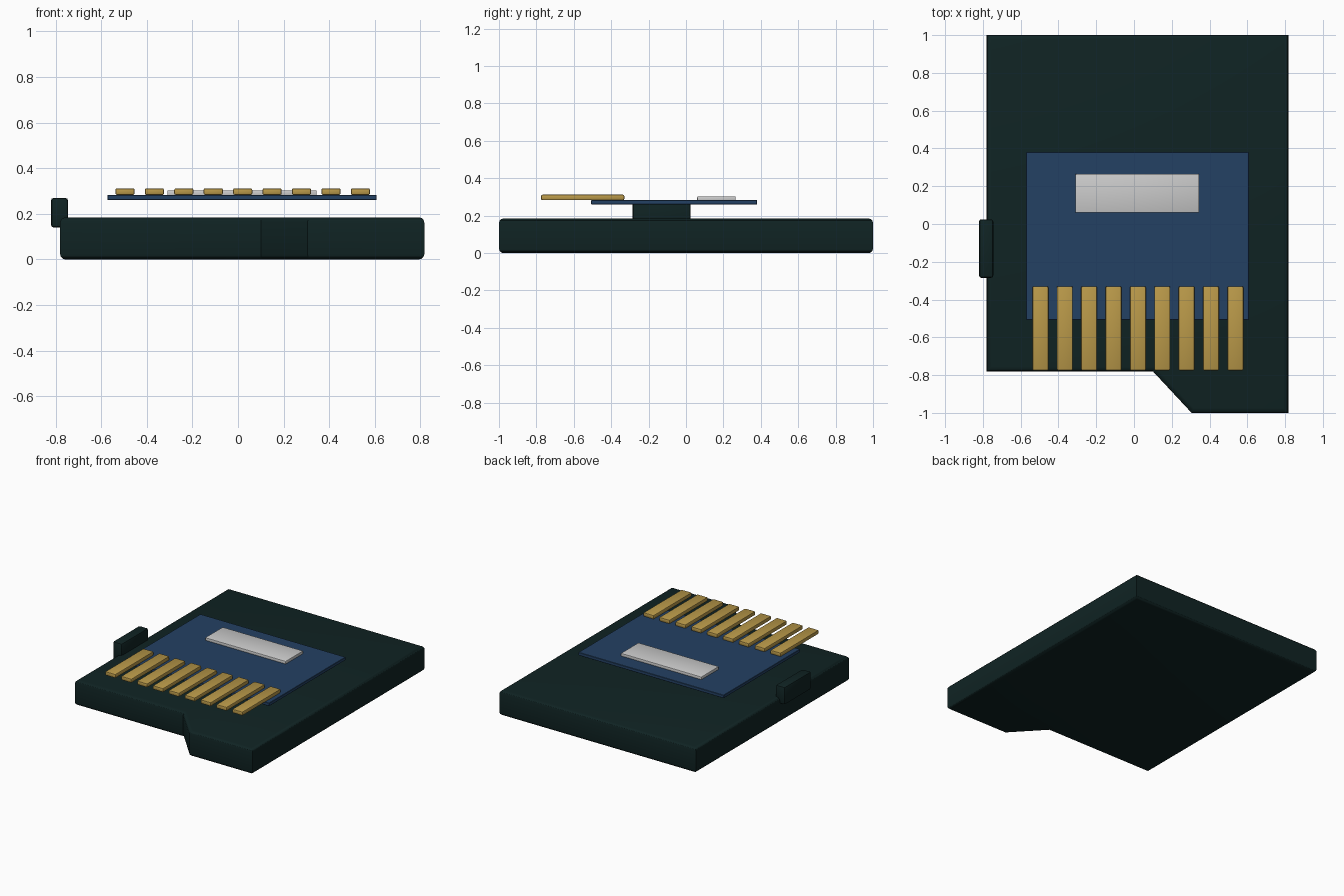
import bpy, bmesh

cube = bpy.data.objects.get("Cube")
if cube:
    bpy.data.objects.remove(cube, do_unlink=True)


def material(name, colour):
    mat = bpy.data.materials.new(name)
    mat.use_nodes = True
    rgba = (*colour, 1)
    mat.diffuse_color = rgba
    mat.node_tree.nodes["Principled BSDF"].inputs["Base Color"].default_value = rgba
    return mat


casing = material("dark green plastic", (0.005, 0.017, 0.017))
blue = material("blue circuit board", (0.017, 0.052, 0.125))
gold = material("gold contact", (0.49, 0.32, 0.067))
silver = material("light grey chip", (0.6, 0.6, 0.6))


def slab(name, outline, z0, z1, mat, bevel=0, segments=3, rims_only=False):
    """Extrude an outline from z0 to z1, with rounded edges."""
    bm = bmesh.new()
    base = bm.faces.new([bm.verts.new((x, y, z0)) for x, y in outline])
    top = bmesh.ops.extrude_face_region(bm, geom=[base], use_keep_orig=True)
    bmesh.ops.translate(bm, vec=(0, 0, z1 - z0),
                        verts=[v for v in top["geom"] if isinstance(v, bmesh.types.BMVert)])
    bmesh.ops.recalc_face_normals(bm, faces=bm.faces)
    if bevel:
        # Rim edges keep the upright corners crisp
        edges = [e for e in bm.edges
                 if not rims_only or abs(e.verts[0].co.z - e.verts[1].co.z) < 1e-4]
        bmesh.ops.bevel(bm, geom=edges, offset=bevel, segments=segments,
                        profile=0.5, affect='EDGES', clamp_overlap=True)
    mesh = bpy.data.meshes.new(name)
    bm.to_mesh(mesh)
    bm.free()
    mesh.materials.append(mat)
    obj = bpy.data.objects.new(name, mesh)
    bpy.context.collection.objects.link(obj)
    bpy.ops.object.select_all(action='DESELECT')
    obj.select_set(True)
    bpy.context.view_layer.objects.active = obj
    bpy.ops.object.shade_smooth_by_angle()
    return obj


def box(name, x0, x1, y0, y1, z0, z1, mat, bevel=0, segments=2):
    return slab(name, [(x0, y0), (x1, y0), (x1, y1), (x0, y1)],
                z0, z1, mat, bevel, segments)


# Card casing with the slanted notch at the front
slab("card_body",
     [(-0.78, 1), (-0.78, -0.78), (0.10, -0.78), (0.305, -1), (0.817, -1), (0.817, 1)],
     0, 0.185, casing, 0.024, 3, rims_only=True)

# Write protection slider on the right edge
box("lock_slider", -0.82, -0.745, -0.285, 0.025, 0.14, 0.27, casing, 0.012)

# Circuit board floating above the casing, with its chip
box("circuit_board", -0.572, 0.608, -0.507, 0.38, 0.26, 0.283, blue, 0.002, 1)
box("chip", -0.31, 0.345, 0.06, 0.265, 0.276, 0.303, silver, 0.005)

# Row of contacts overhanging the front of the board
for i in range(9):
    x = 0.0205 + (i - 4) * 0.129
    box(f"contact_{i + 1}", x - 0.042, x + 0.042, -0.775, -0.33, 0.283, 0.312, gold, 0.007)
